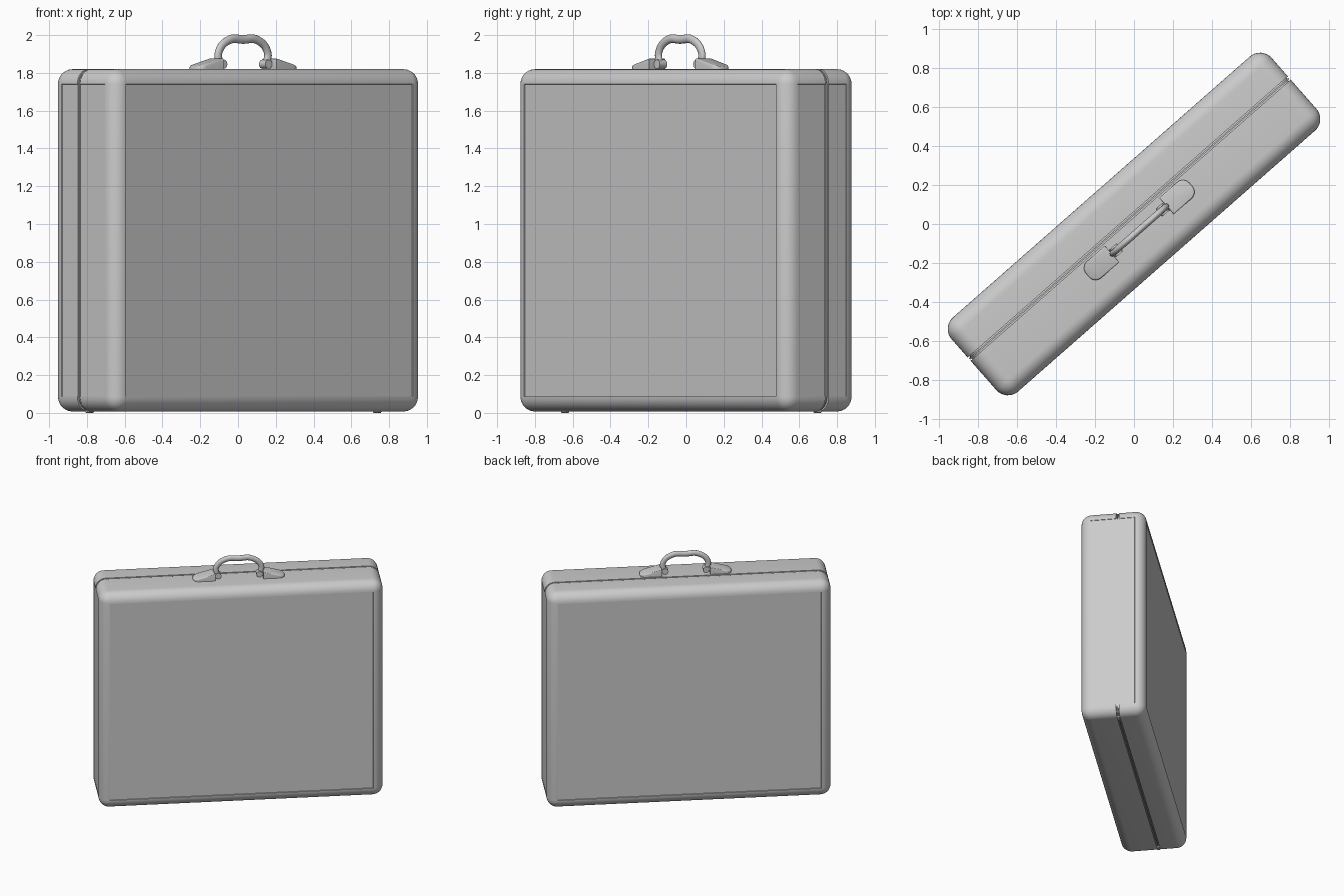
import bpy, bmesh, math
from mathutils import Matrix, Vector

if "Cube" in bpy.data.objects:
    bpy.data.objects.remove(bpy.data.objects["Cube"])

# local axes: x along the case, y through its thickness, z up
TURN = Matrix.Rotation(math.radians(41.3), 4, 'Z')
L, T, Z0, Z1, R = 2.18, 0.505, 0.007, 1.82, 0.079
SEAM, GAP = 0.037, 0.011
HV = -0.041  # handle line


def finish(name, bm, angle=35):
    bmesh.ops.recalc_face_normals(bm, faces=bm.faces)
    me = bpy.data.meshes.new(name)
    bm.to_mesh(me)
    bm.free()
    me.transform(TURN)
    me.shade_smooth()
    me.set_sharp_from_angle(angle=math.radians(angle))
    ob = bpy.data.objects.new(name, me)
    bpy.context.collection.objects.link(ob)
    return ob


def rounded_box(size, loc, r, seg):
    bm = bmesh.new()
    bmesh.ops.create_cube(bm, size=1, matrix=Matrix.Translation(loc) @ Matrix.Diagonal((*size, 1)))
    bmesh.ops.bevel(bm, geom=bm.edges[:], offset=r, segments=seg, profile=0.5, affect='EDGES')
    return bm


def case_slice(name, y_min, y_max, shrink=0.0, panels=False):
    bm = rounded_box((L - 2 * shrink, T, Z1 - Z0 - 2 * shrink), (0, 0, (Z0 + Z1) / 2), R, 8)
    bm.normal_update()
    if panels:  # shallow recessed panels on the broad faces and the ends
        big = [f for f in bm.faces if f.calc_area() > 0.2 and abs(f.normal.z) < 0.5]
        for f in big:
            n = f.normal.copy()
            bmesh.ops.inset_individual(bm, faces=[f], thickness=0.002)
            d = 0.006 if abs(n.y) > 0.5 else 0.003
            bmesh.ops.translate(bm, verts=f.verts[:], vec=-n * d)
    for y, n in ((y_min, -1), (y_max, 1)):
        if y is None:
            continue
        geom = bm.verts[:] + bm.edges[:] + bm.faces[:]
        bmesh.ops.bisect_plane(bm, geom=geom, plane_co=(0, y, 0), plane_no=(0, n, 0), clear_outer=True)
        rim = [e for e in bm.edges if e.is_boundary and all(abs(v.co.y - y) < 1e-4 for v in e.verts)]
        bmesh.ops.contextual_create(bm, geom=rim)
    finish(name, bm)


# case halves, recessed seam and bead running round it
case_slice("front_shell", None, SEAM - GAP, panels=True)
case_slice("back_shell", SEAM + GAP, None, panels=True)
case_slice("seam_groove", SEAM - 0.02, SEAM + 0.02, shrink=0.012)
case_slice("seam_bead", SEAM - 0.004, SEAM + 0.004, shrink=0.003)

# handle arch, swept round section, thicker at the feet
cu = bpy.data.curves.new("handle_path", 'CURVE')
cu.dimensions = '3D'
cu.bevel_depth = 0.023
cu.bevel_resolution = 4
cu.resolution_u = 8
cu.use_fill_caps = True
sp = cu.splines.new('BEZIER')
path = [(-0.165, 1.84, 1.0), (-0.172, 1.91, 0.95), (-0.10, 1.974, 1.0), (0, 1.977, 1.0),
        (0.10, 1.974, 1.0), (0.172, 1.91, 0.95), (0.165, 1.84, 1.0)]
sp.bezier_points.add(len(path) - 1)
for p, (x, z, rad) in zip(sp.bezier_points, path):
    p.co = (x, 0, z)
    p.radius = rad
    p.handle_left_type = p.handle_right_type = 'AUTO'
tmp = bpy.data.objects.new("handle_path", cu)
bpy.context.collection.objects.link(tmp)
me = bpy.data.meshes.new_from_object(tmp.evaluated_get(bpy.context.evaluated_depsgraph_get()))
bpy.data.objects.remove(tmp)
bm = bmesh.new()
bm.from_mesh(me)
for v in bm.verts:
    v.co.y = v.co.y * 0.75 + HV
finish("handle", bm, 50)

for side, label in ((-1, "left"), (1, "right")):
    # wedge pad with a rounded outer end, sloping down outwards
    x0, x1, w, r = 0.185, 0.352, 0.056, 0.045
    outline = [(x0, -w), (x0, w)]
    for cy, start in ((w - r, 90), (-(w - r), 0)):
        outline += [(x1 - r + r * math.cos(math.radians(start - a)),
                     cy + r * math.sin(math.radians(start - a))) for a in range(0, 91, 15)]
    bm = bmesh.new()
    base = bm.faces.new([bm.verts.new((side * x, y + HV, Z1 - 0.005)) for x, y in outline])
    ext = bmesh.ops.extrude_face_region(bm, geom=[base])["geom"]
    top = [v for v in ext if isinstance(v, bmesh.types.BMVert)]
    for v in top:
        t = (abs(v.co.x) - x0) / (x1 - x0)
        v.co.z = 1.878 - 0.044 * t
    rim = [e for e in bm.edges if all(v in top for v in e.verts)]
    bmesh.ops.bevel(bm, geom=rim, offset=0.008, segments=3, profile=0.5, affect='EDGES')
    finish(label + "_handle_pad", bm, 40)

    # hinge pin across the handle foot, and tongue joining it to the pad
    bm = bmesh.new()
    bmesh.ops.create_cone(bm, cap_ends=True, segments=20, radius1=0.024, radius2=0.024, depth=0.052,
                          matrix=Matrix.Translation((side * 0.158, HV, 1.846)) @ Matrix.Rotation(math.pi / 2, 4, 'X'))
    finish(label + "_hinge_pin", bm)
    finish(label + "_hinge_tongue", rounded_box((0.05, 0.04, 0.03), (side * 0.18, HV, 1.848), 0.006, 2))

    # small stud under the seam at each end
    finish(label + "_seam_foot", rounded_box((0.045, 0.02, 0.02), (side * 1.013, SEAM, 0.01), 0.004, 2))
